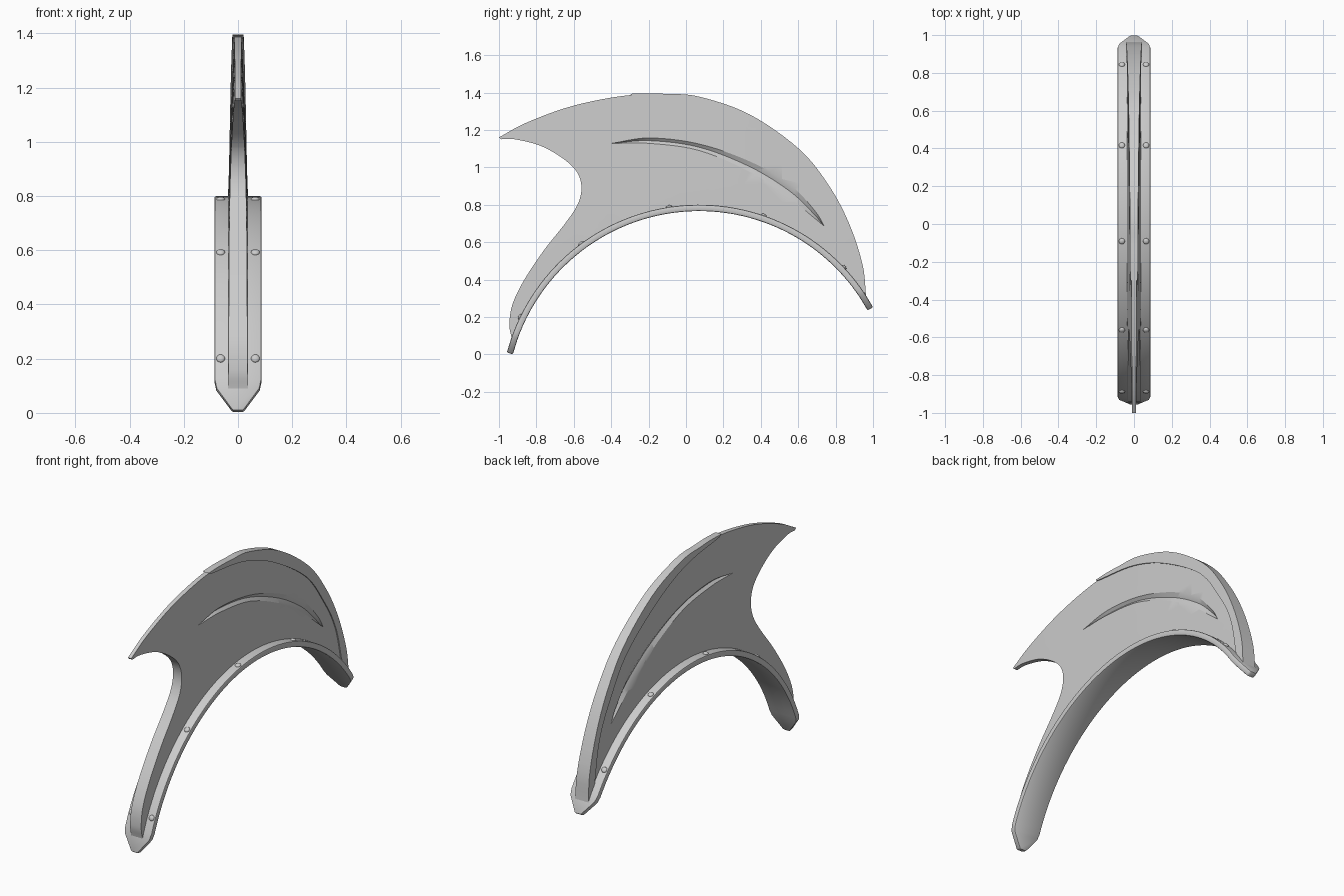
import bpy, bmesh, math
from mathutils import Vector

if "Cube" in bpy.data.objects:
    bpy.data.objects.remove(bpy.data.objects["Cube"])

CY, CZ, R = 0.07, -0.264, 1.064      # centre and radius of the curved base band


def arc(r, deg):
    a = math.radians(deg)
    return (CY + r * math.cos(a), CZ + r * math.sin(a))


def half(y, z):
    """Half thickness of the fin: thins away from the band."""
    return 0.037 - 0.037 * max(0, math.hypot(y - CY, z - CZ) - R)


def spline(pts, n=6):
    """Catmull-Rom curve through 2D points."""
    p = [Vector(q) for q in pts]
    p = [2 * p[0] - p[1]] + p + [2 * p[-1] - p[-2]]
    out = []
    for i in range(1, len(p) - 2):
        a, b, c, d = p[i - 1:i + 3]
        for k in range(n):
            t = k / n
            out.append(tuple(0.5 * (2 * b + (c - a) * t + (2 * a - 5 * b + 4 * c - d) * t * t
                                    + (3 * b - a - 3 * c + d) * t ** 3)))
    return out + [tuple(pts[-1])]


def make(name, bm):
    bmesh.ops.recalc_face_normals(bm, faces=bm.faces)
    me = bpy.data.meshes.new(name)
    bm.to_mesh(me)
    bm.free()
    ob = bpy.data.objects.new(name, me)
    bpy.context.collection.objects.link(ob)
    return ob


def finish(ob, angle=35):
    bpy.ops.object.select_all(action='DESELECT')
    ob.select_set(True)
    bpy.context.view_layer.objects.active = ob
    for m in list(ob.modifiers):
        bpy.ops.object.modifier_apply(modifier=m.name)
    bpy.ops.object.shade_smooth_by_angle(angle=math.radians(angle))


def plate(name, outline, extra=0.0):
    """Side-profile plate whose thickness follows half()."""
    bm = bmesh.new()
    bm.faces.new([bm.verts.new((0, y, z)) for y, z in outline])
    for i in range(-9, 15):
        for axis in ((0, 1, 0), (0, 0, 1)):
            bmesh.ops.bisect_plane(bm, geom=bm.verts[:] + bm.edges[:] + bm.faces[:], dist=1e-5,
                                   plane_co=Vector(axis) * (i * 0.1 + 0.0137), plane_no=axis)
    bmesh.ops.triangulate(bm, faces=bm.faces[:])
    old = bm.verts[:]
    ext = bmesh.ops.extrude_face_region(bm, geom=bm.faces[:], use_keep_orig=True)['geom']
    new = [v for v in ext if isinstance(v, bmesh.types.BMVert)]
    for verts, s in ((old, -1), (new, 1)):
        for v in verts:
            v.co.x = s * (half(v.co.y, v.co.z) + extra)
    return make(name, bm)


# Base band: arched strip with tapered ends
bm = bmesh.new()
A0, A1 = 29.0, 165.1
stations = [(A0, .02), (A0 + 4.6, .08), (A0 + 6.5, .087)]
stations += [(A0 + 6.5 + i * (A1 - A0 - 13) / 56, .087) for i in range(1, 56)]
stations += [(A1 - 6.5, .087), (A1 - 4.6, .08), (A1, .02)]
rings = []
for deg, w in stations:
    rings.append([bm.verts.new((x, *arc(r, deg)))
                  for x, r in ((-w, R - .034), (w, R - .034), (w, R), (-w, R))])
for a, b in zip(rings, rings[1:]):
    for k in range(4):
        bm.faces.new((a[k], a[(k + 1) % 4], b[(k + 1) % 4], b[k]))
bm.faces.new(rings[0])
bm.faces.new(rings[-1])
band = make("base_band", bm)
bev = band.modifiers.new("bevel", 'BEVEL')
bev.width, bev.segments, bev.limit_method = 0.007, 2, 'ANGLE'
bev.angle_limit = math.radians(40)
finish(band)

# Fin: hooked crest blade
front_edge = spline([(-.933, .09), (-.944, .16), (-.928, .267), (-.864, .40), (-.757, .56),
                     (-.65, .695), (-.58, .80), (-.559, .893), (-.586, .979), (-.666, 1.053),
                     (-.783, 1.117), (-.917, 1.15), (-.99, 1.15)])
top_edge = spline([(-1.0, 1.16), (-.85, 1.24), (-.6, 1.33), (-.3, 1.386), (-.1, 1.375), (.07, 1.362),
                   (.33, 1.267), (.595, 1.082), (.755, .885), (.86, .685), (.93, .475), (.95, .32)])
under = [arc(R - .012, 33 + i * (160.5 - 33) / 50) for i in range(51)]
fin = plate("crest_fin", front_edge + top_edge + under)

# Crescent grooves: V-shaped cutters on both sides of the fin
upper = spline([(-.40, 1.128), (-.195, 1.157), (.07, 1.125), (.34, 1.032), (.553, .91),
                (.687, .77), (.74, .685)])
lower = spline([(-.40, 1.128), (-.195, 1.128), (.07, 1.09), (.34, .976), (.553, .838),
                (.67, .742), (.74, .685)])
for s in (-1, 1):
    bm = bmesh.new()
    rows = []
    for i, (u, l) in enumerate(zip(upper, lower)):
        m = ((u[0] + l[0]) / 2, (u[1] + l[1]) / 2)
        h = half(*m)
        if i in (0, len(upper) - 1):
            rows.append([bm.verts.new((s * h, *m))] * 4)
        else:
            rows.append([bm.verts.new(c) for c in (
                (s * half(*u), *u), (s * (h - .014), *m),
                (s * half(*l), *l), (s * (h + .02), *m))])
    for a, b in zip(rows, rows[1:]):
        for k in range(4):
            quad = dict.fromkeys((a[k], a[(k + 1) % 4], b[(k + 1) % 4], b[k]))
            bm.faces.new(list(quad))
    bmesh.ops.triangulate(bm, faces=bm.faces[:])
    cutter = make("groove_cutter", bm)
    cutter.hide_render = True
    cut = fin.modifiers.new("groove", 'BOOLEAN')
    cut.operation, cut.object, cut.solver = 'DIFFERENCE', cutter, 'EXACT'
finish(fin, 28)
for ob in [o for o in bpy.data.objects if o.name.startswith("groove_cutter")]:
    bpy.data.objects.remove(ob)

# Rim: raised strip along the rear outer edge
outer = spline([(-.30, 1.393), (-.2, 1.396), (-.1, 1.392), (.07, 1.378), (.34, 1.283), (.607, 1.096),
                (.767, .898), (.874, .695), (.944, .48), (.963, .31)])
inner = spline([(.908, .375), (.85, .636), (.74, .84), (.58, 1.043), (.286, 1.235),
                (.02, 1.34), (-.28, 1.382)])
rim = plate("crest_rim", outer + [arc(R - .012, 32.5), arc(R - .012, 36.5)] + inner, 0.006)
finish(rim)

# Rivets: paired domes along the band
for i in range(5):
    deg = 43.3 + 27.7 * i
    for s in (-1, 1):
        bpy.ops.mesh.primitive_uv_sphere_add(segments=16, ring_count=8, radius=0.016,
                                             location=(s * .064, *arc(R, deg)),
                                             rotation=(math.radians(deg - 90), 0, 0))
        rivet = bpy.context.object
        rivet.name = "rivet"
        rivet.scale.z = 0.6
        bpy.ops.object.shade_smooth()
